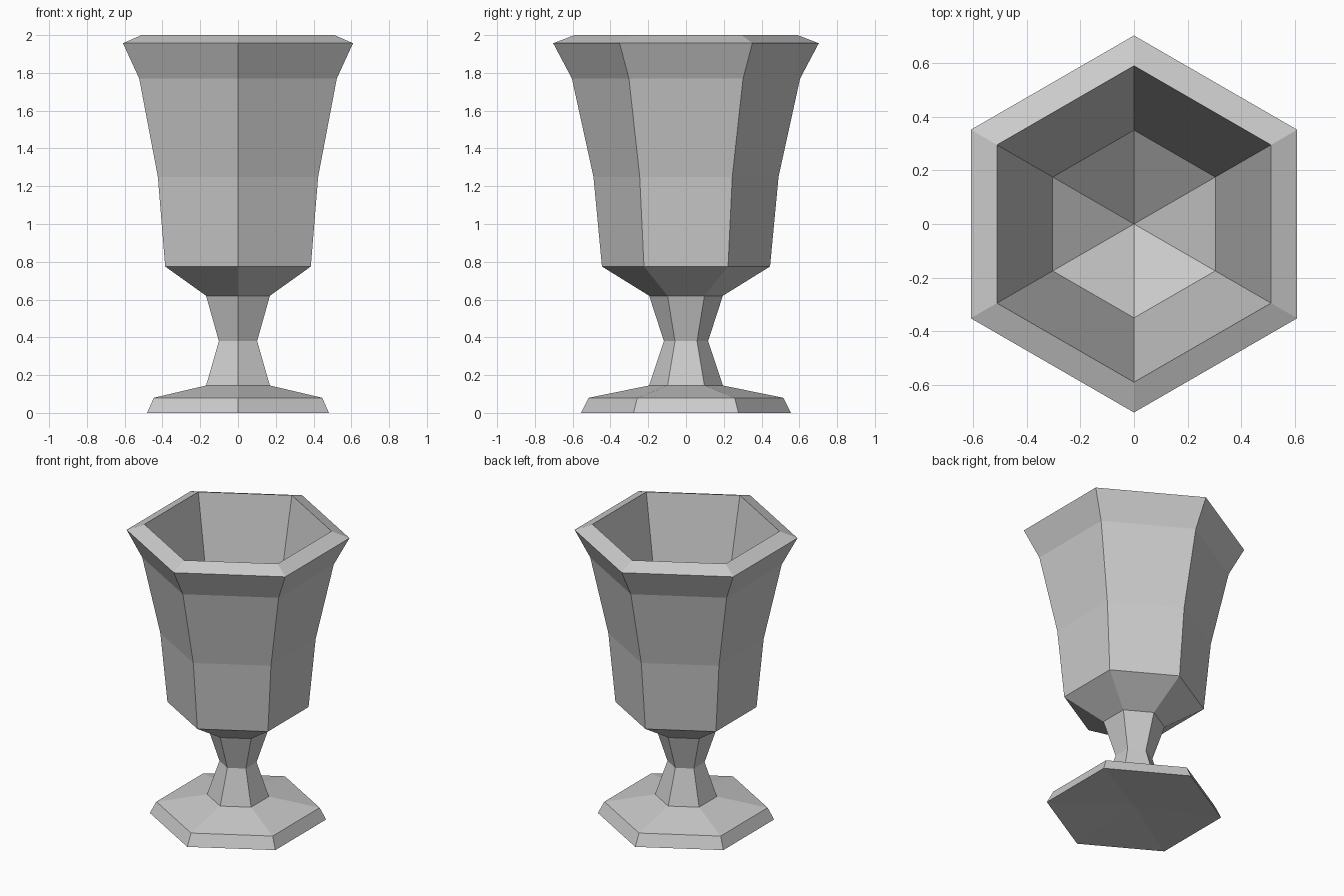
import bpy, bmesh, math

cube = bpy.data.objects.get("Cube")
if cube:
    bpy.data.objects.remove(cube, do_unlink=True)

SIDES = 6

grey = bpy.data.materials.new("plain_grey")
grey.use_nodes = True
colour = (0.6, 0.6, 0.6, 1)
grey.diffuse_color = colour
grey.node_tree.nodes["Principled BSDF"].inputs["Base Color"].default_value = colour


def lathe(name, profile):
    """Turn a (radius, height) profile into a six-sided solid; radius 0 is a point."""
    bm = bmesh.new()
    rings = []
    for r, z in profile:
        count = SIDES if r else 1
        rings.append([bm.verts.new((r * math.sin(math.tau * i / SIDES),
                                    -r * math.cos(math.tau * i / SIDES), z))
                      for i in range(count)])
    for a, b in zip(rings, rings[1:]):
        for i in range(SIDES):
            j = (i + 1) % SIDES
            corners = [a[i % len(a)], a[j % len(a)], b[j % len(b)], b[i % len(b)]]
            bm.faces.new(list(dict.fromkeys(corners)))
    bmesh.ops.recalc_face_normals(bm, faces=bm.faces)
    mesh = bpy.data.meshes.new(name)
    bm.to_mesh(mesh)
    bm.free()
    mesh.materials.append(grey)
    obj = bpy.data.objects.new(name, mesh)
    bpy.context.collection.objects.link(obj)
    return obj


# Hollowed underside, foot, stem, bowl, flared lip, then the inside of the bowl
underside = [(0, 0.035)]
foot = [(0.556, 0), (0.515, 0.08), (0.195, 0.145)]
stem = [(0.117, 0.38), (0.195, 0.62)]
bowl = [(0.445, 0.775), (0.49, 1.25), (0.604, 1.77)]
lip = [(0.703, 1.957), (0.59, 2.0)]
inside = [(0.35, 0.9), (0, 0.64)]
lathe("goblet", underside + foot + stem + bowl + lip + inside)
